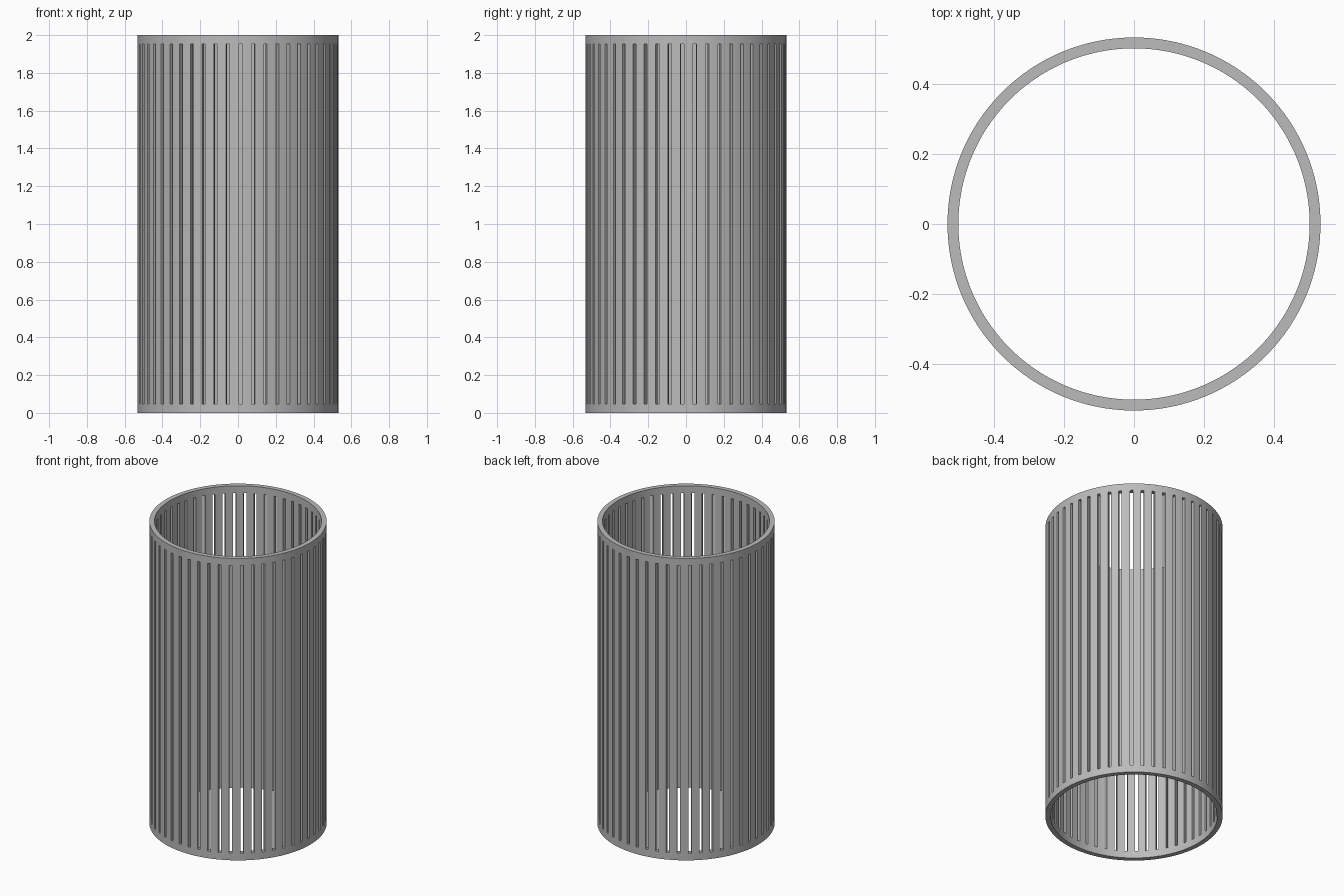
import bpy, bmesh, math

if "Cube" in bpy.data.objects:
    bpy.data.objects.remove(bpy.data.objects["Cube"])

R_OUT, R_IN, HEIGHT, RIM = 0.532, 0.501, 2.0, 0.047
SLOTS = 50
STEP = 2 * math.pi / SLOTS
SLOT = 0.018 / R_OUT                 # slot width as an angle
PHASE = math.radians(5.03) - SLOT / 2  # start of first slot
BAR_SEGS = 3

# column angles: one slot segment, then the bar segments, repeated
angles = []
for i in range(SLOTS):
    a = PHASE + i * STEP
    angles.append(a)
    for k in range(BAR_SEGS):
        angles.append(a + SLOT + (STEP - SLOT) * k / BAR_SEGS)
levels = [0, RIM, HEIGHT - RIM, HEIGHT]
n = len(angles)

bm = bmesh.new()
shells = [[[bm.verts.new((r * math.cos(a), r * math.sin(a), z)) for a in angles]
           for z in levels] for r in (R_OUT, R_IN)]
outer, inner = shells


def is_slot(i):
    return i % (BAR_SEGS + 1) == 0


for i in range(n):
    j = (i + 1) % n
    # inner and outer walls, left open at the slots
    for l in range(3):
        if l == 1 and is_slot(i):
            continue
        bm.faces.new((outer[l][i], outer[l][j], outer[l + 1][j], outer[l + 1][i]))
        bm.faces.new((inner[l][j], inner[l][i], inner[l + 1][i], inner[l + 1][j]))
    # ring ends, plus the slot floors and ceilings
    for l in (0, 3) + ((1, 2) if is_slot(i) else ()):
        bm.faces.new((outer[l][i], outer[l][j], inner[l][j], inner[l][i]))
    # slot side walls
    if is_slot(i):
        for c in (i, j):
            bm.faces.new((outer[1][c], outer[2][c], inner[2][c], inner[1][c]))
bmesh.ops.recalc_face_normals(bm, faces=bm.faces[:])

mesh = bpy.data.meshes.new("slotted_tube")
bm.to_mesh(mesh)
bm.free()
tube = bpy.data.objects.new("slotted_tube", mesh)
bpy.context.collection.objects.link(tube)

grey = bpy.data.materials.new("grey metal")
grey.diffuse_color = (0.5, 0.5, 0.5, 1)
grey.use_nodes = True
grey.node_tree.nodes["Principled BSDF"].inputs["Base Color"].default_value = grey.diffuse_color
mesh.materials.append(grey)

bpy.context.view_layer.objects.active = tube
tube.select_set(True)
bpy.ops.object.shade_smooth_by_angle(angle=math.radians(30))
